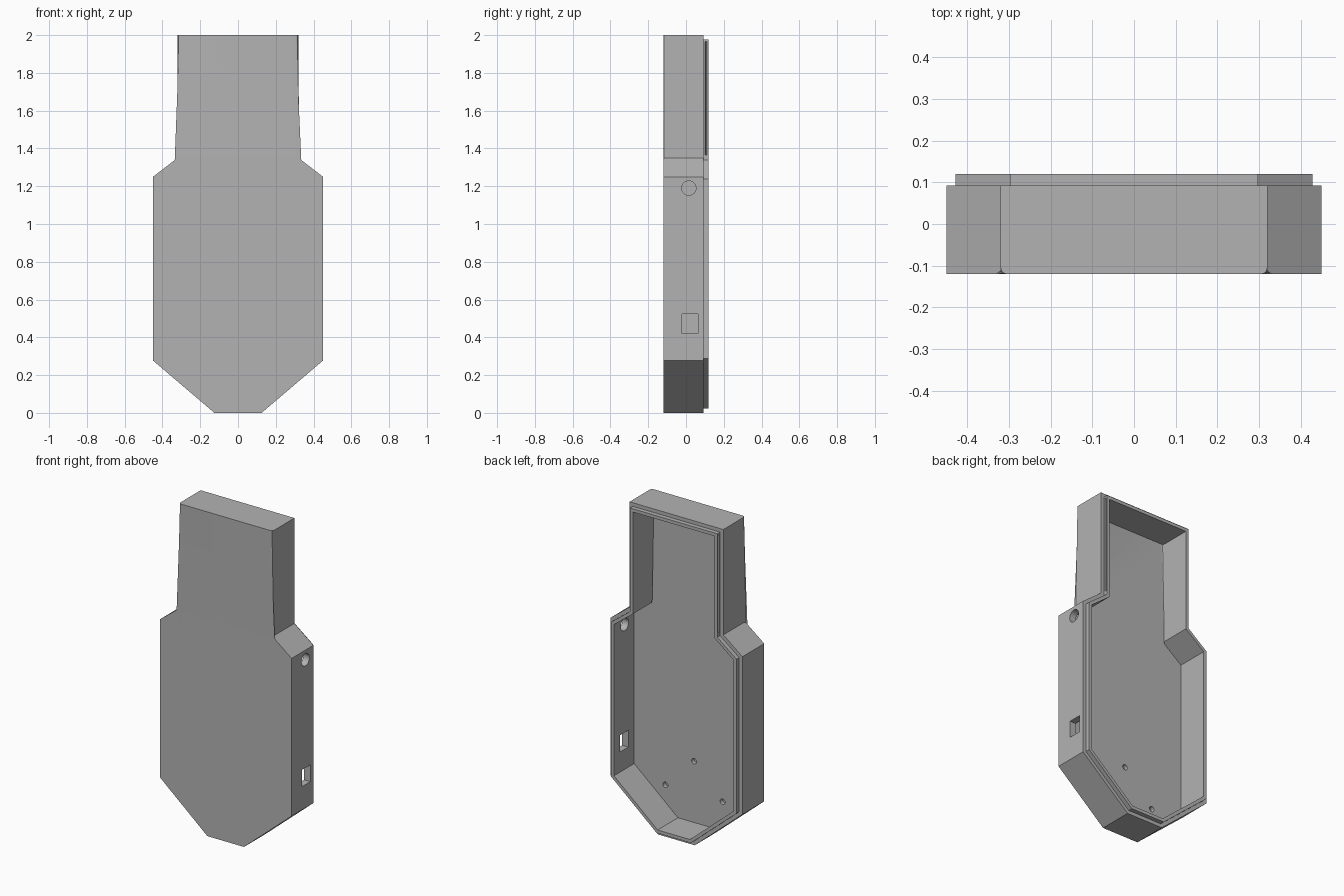
import bpy, bmesh, math
from mathutils import Vector

if "Cube" in bpy.data.objects:
    bpy.data.objects.remove(bpy.data.objects["Cube"])

FRONT, RIM, LIP_TOP, FLOOR = -0.12, 0.093, 0.12, -0.078
LIP_INSET, WALL, FILLET = 0.022, 0.042, 0.015

grey = bpy.data.materials.new("light_grey_plastic")
grey.use_nodes = True
color = (0.45, 0.45, 0.45, 1)
grey.diffuse_color = color
grey.node_tree.nodes["Principled BSDF"].inputs["Base Color"].default_value = color

# Outline of the case, mirrored across x
half = [(0.125, 0), (0.45, 0.277), (0.45, 1.25), (0.32, 1.35), (0.32, 2)]
outline = [Vector(p) for p in half] + [Vector((-x, z)) for x, z in reversed(half)]


def inset(points, d):
    """Move every side of a counter-clockwise outline inward by d."""
    result = []
    for i, p in enumerate(points):
        a = (p - points[i - 1]).normalized()
        b = (points[(i + 1) % len(points)] - p).normalized()
        na, nb = Vector((-a.y, a.x)), Vector((-b.y, b.x))
        result.append(p + (na + nb) * d / (1 + na.dot(nb)))
    return result


def finish(name, bm):
    bmesh.ops.recalc_face_normals(bm, faces=bm.faces)
    mesh = bpy.data.meshes.new(name)
    bm.to_mesh(mesh)
    bm.free()
    mesh.materials.append(grey)
    obj = bpy.data.objects.new(name, mesh)
    bpy.context.collection.objects.link(obj)
    return obj


def prism(name, points, axis, start, end):
    """Extrude a closed polygon along one axis."""
    bm = bmesh.new()
    rings = []
    for t in (start, end):
        coords = [list(p) for p in points]
        for c in coords:
            c.insert(axis, t)
        rings.append([bm.verts.new(c) for c in coords])
    n = len(points)
    for i in range(n):
        j = (i + 1) % n
        bm.faces.new((rings[0][i], rings[0][j], rings[1][j], rings[1][i]))
    bm.faces.new(rings[0])
    bm.faces.new(rings[1])
    return finish(name, bm)


def circle(a, b, r, n=32):
    return [(a + r * math.cos(math.tau * i / n), b + r * math.sin(math.tau * i / n))
            for i in range(n)]


# Shell: front plate, outer walls, stepped rim with raised lip, inner walls, floor
bm = bmesh.new()
rings = []
for d, y in ((0, FRONT), (0, RIM), (LIP_INSET, RIM), (LIP_INSET, LIP_TOP),
             (WALL, LIP_TOP), (WALL, FLOOR)):
    rings.append([bm.verts.new((p.x, y, p.y)) for p in inset(outline, d)])
n = len(outline)
for lower, upper in zip(rings, rings[1:]):
    for i in range(n):
        j = (i + 1) % n
        bm.faces.new((lower[i], lower[j], upper[j], upper[i]))
bm.faces.new(rings[0])
bm.faces.new(rings[-1])

# Rounded long edges of the neck, outside and inside
neck_edges = [bm.edges.get((r[i], r[i + 1])) for r in (rings[0], rings[-1]) for i in (3, 5)]
bmesh.ops.bevel(bm, geom=neck_edges, offset=FILLET, segments=5, profile=0.5, affect='EDGES')
shell = finish("case_shell", bm)

# Side openings: round jack hole and rectangular port in the left wall
cutters = [
    prism("jack_hole_cutter", circle(0.015, 1.19, 0.038), 0, 0.38, 0.5),
    prism("port_cutter", [(-0.02, 0.42), (0.063, 0.42), (0.063, 0.524), (-0.02, 0.524)],
          0, 0.38, 0.5),
]
# Blind screw holes in the floor
for x, z in ((0, 0.42), (0.195, 0.222), (-0.195, 0.222)):
    cutters.append(prism("screw_hole_cutter", circle(x, z, 0.017, 20), 1, FLOOR - 0.025, 0))
# Snap grooves along both sides of the neck lip
lip_x = 0.32 - LIP_INSET
for s in (-1, 1):
    groove = [(s * (lip_x + 0.01), 0.095), (s * (lip_x - 0.01), 0.1065),
              (s * (lip_x + 0.01), 0.118)]
    cutters.append(prism("snap_groove_cutter", groove, 2, 1.365, 1.965))

bpy.context.view_layer.objects.active = shell
for cutter in cutters:
    cutter.hide_render = True
    mod = shell.modifiers.new("cut", 'BOOLEAN')
    mod.operation = 'DIFFERENCE'
    mod.solver = 'EXACT'
    mod.object = cutter
    bpy.ops.object.modifier_apply(modifier=mod.name)
    bpy.data.objects.remove(cutter)

bpy.ops.object.select_all(action='DESELECT')
shell.select_set(True)
bpy.ops.object.shade_smooth_by_angle(angle=math.radians(30))
